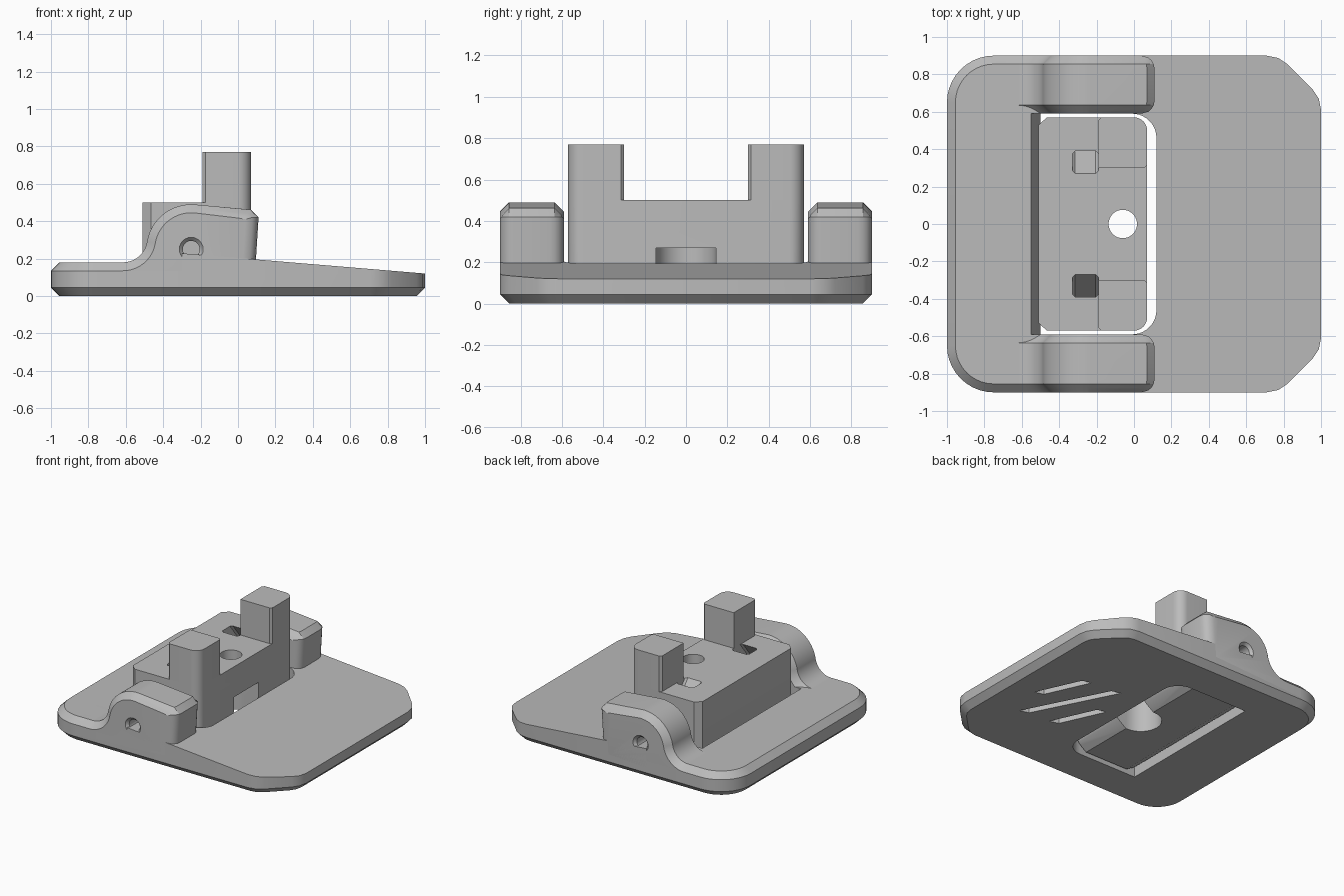
import bpy, bmesh, math
from mathutils import Vector

if "Cube" in bpy.data.objects:
    bpy.data.objects.remove(bpy.data.objects["Cube"])

grey = bpy.data.materials.new("plain grey")
grey.diffuse_color = (0.5, 0.5, 0.5, 1)
grey.use_nodes = True
grey.node_tree.nodes["Principled BSDF"].inputs["Base Color"].default_value = grey.diffuse_color


def arc(cx, cy, r, a0, a1, n=10):
    return [(cx + r * math.cos(math.radians(a0 + (a1 - a0) * i / n)),
             cy + r * math.sin(math.radians(a0 + (a1 - a0) * i / n))) for i in range(n + 1)]


def loft(name, rings):
    """Skin closed rings of 3D points and cap both ends."""
    bm = bmesh.new()
    vs = [[bm.verts.new(p) for p in ring] for ring in rings]
    n = len(vs[0])
    for a, b in zip(vs, vs[1:]):
        for i in range(n):
            j = (i + 1) % n
            bm.faces.new((a[i], a[j], b[j], b[i]))
    bm.faces.new(vs[0][::-1])
    bm.faces.new(vs[-1])
    bmesh.ops.recalc_face_normals(bm, faces=bm.faces)
    me = bpy.data.meshes.new(name)
    bm.to_mesh(me)
    bm.free()
    me.materials.append(grey)
    ob = bpy.data.objects.new(name, me)
    bpy.context.collection.objects.link(ob)
    return ob


def prism_z(name, pts, z0, z1):
    return loft(name, [[(x, y, z) for x, y in pts] for z in (z0, z1)])


def prism_y(name, pts, y0, y1):
    return loft(name, [[(x, y, z) for x, z in pts] for y in (y0, y1)])


def boolean(ob, tools, op='DIFFERENCE'):
    bpy.context.view_layer.objects.active = ob
    for t in tools:
        m = ob.modifiers.new("cut", 'BOOLEAN')
        m.operation, m.object, m.solver = op, t, 'EXACT'
        bpy.ops.object.modifier_apply(modifier=m.name)


def inset(path, d):
    """Offset an open plan path towards the centre."""
    out, P = [], [Vector(p) for p in path]
    for i, p in enumerate(P):
        ns = []
        for a, b in ((i - 1, i), (i, i + 1)):
            if a >= 0 and b < len(P):
                t = (P[b] - P[a]).normalized()
                n = Vector((-t.y, t.x))
                ns.append(n if n.dot(p) < 0 else -n)
        n = ns[0] if len(ns) == 1 else (ns[0] + ns[1]) / (1 + ns[0].dot(ns[1]))
        out.append(tuple(p + n * d))
    return out


C = 0.045  # chamfer size
helpers = []

# Base plate: rounded rear half with chamfered rim, sloping front half
left = [(-.3, -.9)] + arc(-.75, -.65, .25, 270, 180) + arc(-.75, .65, .25, 180, 90) + [(-.3, .9)]
rear = loft("rear_plate", [[(x, y, z) for x, y in inset(left, d)]
                           for d, z in ((C, 0), (0, C), (0, .135), (C, .18))])
corner = [(.71, .9), (.77, .888), (.82, .855), (.955, .72), (.988, .67), (1, .61)]
right = [(-.3, -.9)] + [(x, -y) for x, y in corner] + corner[::-1] + [(-.3, .9)]
front = loft("sloping_plate", [[(x, y, 0) for x, y in inset(right, C)],
                               [(x, y, C) for x, y in right],
                               [(x, y, .2 - .0833 * (x - .04)) for x, y in right]])

# Pocket through the plate, with a sloped rear wall
pocket = prism_z("pocket_cutter", [(-.5, -.59)] + arc(-.01, -.46, .13, 270, 360)
                 + arc(-.01, .46, .13, 0, 90) + [(-.5, .59)], -.1, 1)
slope = prism_y("slope_cutter", [(-.45, .08), (-.5, .08), (-.55, .18), (-.6, .28), (-.45, .28)], -.59, .59)
helpers += [pocket, slope]
boolean(rear, [pocket, slope])
boolean(front, [pocket])

# Three slanted grooves underneath
grooves = []
for x, y, dx, dy in ((.775, -.14, -.15, .33), (.69, -.40, -.31, .61), (.44, -.38, -.15, .33)):
    w = (-.07, .02)
    grooves.append(prism_z("groove_cutter", [(x, y), (x + w[0], y + w[1]),
                   (x + dx + w[0], y + dy + w[1]), (x + dx, y + dy)], -.1, .06))
helpers += grooves
boolean(front, grooves)


# Hinge ears: chamfered humps on both sides of the pocket
def ear_profile(d):
    t = max(0, C - d)
    r = .07
    e = r - math.sqrt(max(0, r * r - (r - d) ** 2))
    return ([(-.74, .06), (-.74, .18 - t)] + arc(-.615, .31, .13 + t, -90, -9.3)
            + arc(-.25, .25, .24 - t, 170, 85, 16)
            + [(.07 - e, .462 - t), (.11 - e, min(.42, .455 - t)), (.09 - e, .1)])


ears = []
steps = (0, .01, .025, C, .07)
for s, side in ((-1, "front"), (1, "back")):
    slices = [(.59 + d, d) for d in steps] + [(.9 - d, d) for d in steps[::-1]]
    ear = loft(side + "_hinge_ear", [[(x, s * y, z) for x, z in ear_profile(d)] for y, d in slices])
    hole = loft("pin_hole_cutter", [[(x, s * y, z) for x, z in arc(-.25, .25, r, 0, 345, 23)]
                for y, r in ((.5, .045), (.88, .045), (.91, .073))])
    helpers.append(hole)
    boolean(ear, [hole])
    ears.append(ear)

# Swinging block with two upright posts
block = prism_z("hinged_block", [(-.51, .53), (-.51, -.53), (-.465, -.57)] + arc(0, -.5, .07, 270, 360, 8)
                + arc(0, .5, .07, 0, 90, 8) + [(-.465, .57)], .02, .5)
cuts = [
    prism_z("bolt_hole_cutter", arc(-.06, 0, .076, 0, 350, 35), -.1, .9),
    prism_z("bolt_slot_cutter", arc(-.06, 0, .145, 90, 270, 16) + [(.2, -.145), (.2, .145)], -.1, .27),
    prism_y("front_relief_cutter", [(-.07, .0), (-.05, .02), (.02, .07), (.07, .16), (.09, .2), (.2, 0)], -.7, .7),
    prism_y("rear_relief_cutter", [(-.40, .0), (-.41, .02), (-.48, .06), (-.51, .12), (-.53, .16), (-.6, 0)], -.7, .7),
]
for s in (-1, 1):
    # slanted square channel beside each post
    cuts.append(loft("channel_cutter", [[(x, s * (y + k), z) for x, y in
                ((-.33, .285), (-.315, .27), (-.205, .27), (-.19, .285),
                 (-.19, .375), (-.205, .39), (-.315, .39), (-.33, .375))]
                for k, z in ((-.04, .55), (0, .5), (.16, .3))]))
helpers += cuts
boolean(block, cuts)

posts = []
for s, side in ((-1, "front"), (1, "back")):
    plan = [(-.19, .3), (.055, .3), (.07, .315)] + arc(0, .5, .07, 0, 90, 8) + [(-.175, .57), (-.19, .555)]
    posts.append(prism_z(side + "_post", [(x, s * y) for x, y in plan], .5, .77))

# Remove cutters and smooth the curved faces
for h in helpers:
    bpy.data.objects.remove(h)
bpy.ops.object.select_all(action='DESELECT')
for ob in [rear, front, block] + ears + posts:
    ob.select_set(True)
bpy.context.view_layer.objects.active = block
bpy.ops.object.shade_smooth_by_angle(angle=math.radians(28))
